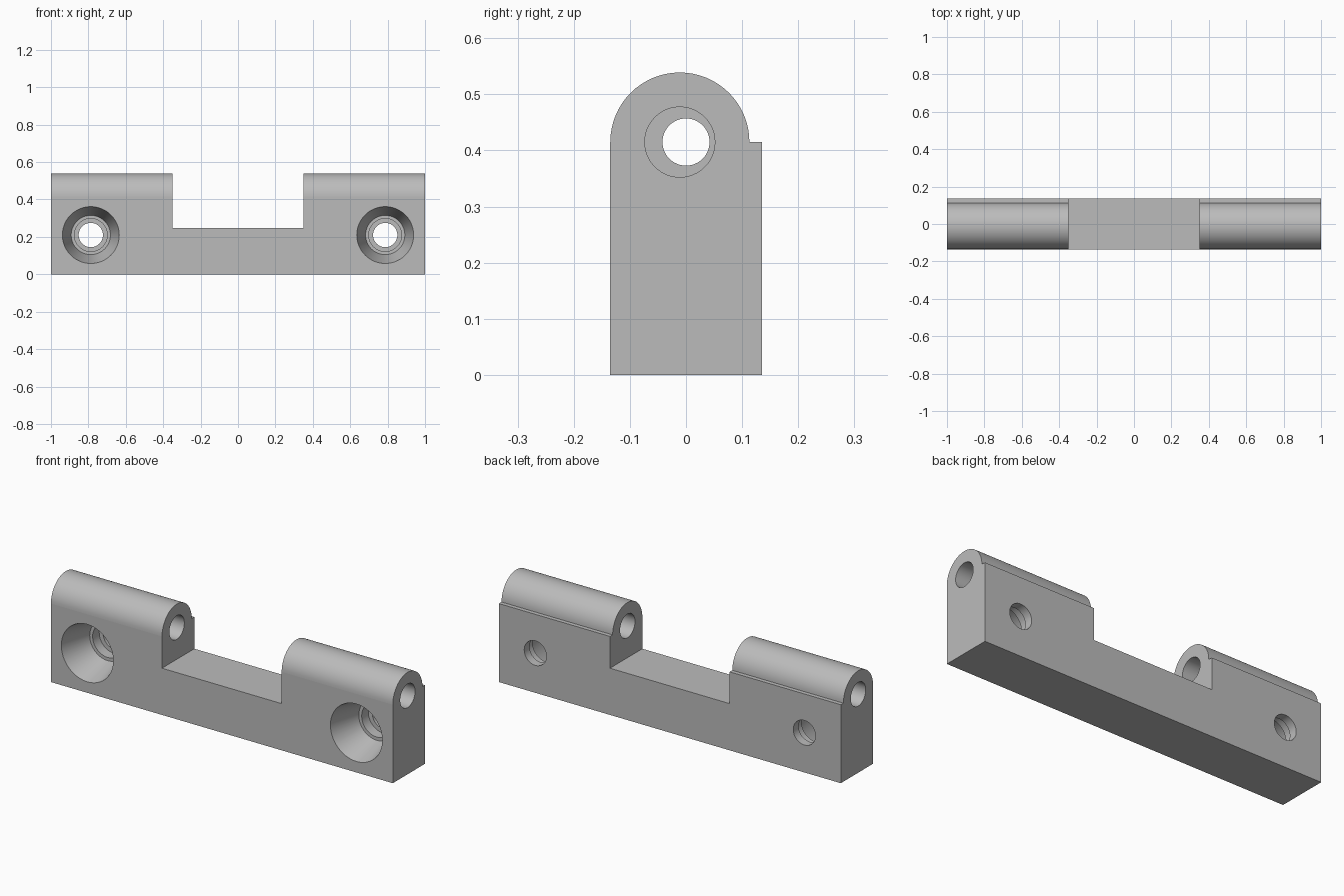
import bpy, bmesh, math
from mathutils import Matrix, Vector

cube = bpy.data.objects.get("Cube")
if cube:
    bpy.data.objects.remove(cube, do_unlink=True)

HALF_DEPTH, EAR_Z, EAR_Y, EAR_R = 0.135, 0.415, -0.011, 0.124
NOTCH_X, NOTCH_Z = 0.35, 0.247

grey = bpy.data.materials.new("plain_grey")
grey.use_nodes = True
grey.diffuse_color = (0.5, 0.5, 0.5, 1)
grey.node_tree.nodes["Principled BSDF"].inputs["Base Color"].default_value = (0.5, 0.5, 0.5, 1)


def make_object(name, bm):
    bmesh.ops.recalc_face_normals(bm, faces=bm.faces)
    mesh = bpy.data.meshes.new(name)
    bm.to_mesh(mesh)
    bm.free()
    mesh.materials.append(grey)
    obj = bpy.data.objects.new(name, mesh)
    bpy.context.collection.objects.link(obj)
    return obj


def turned_cutter(name, profile, origin, axis, sides=48):
    """Solid turned from (distance along axis, radius) pairs."""
    bm = bmesh.new()
    turn = Vector((0, 0, 1)).rotation_difference(Vector(axis)).to_matrix().to_4x4()
    place = Matrix.Translation(origin) @ turn
    rings = []
    for along, radius in profile:
        angles = [math.tau * i / sides for i in range(sides)]
        rings.append([bm.verts.new(place @ Vector((radius * math.cos(a), radius * math.sin(a), along)))
                      for a in angles])
    for low, high in zip(rings, rings[1:]):
        for i in range(sides):
            j = (i + 1) % sides
            bm.faces.new((low[i], low[j], high[j], high[i]))
    bm.faces.new(rings[0])
    bm.faces.new(rings[-1])
    return make_object(name, bm)


def cut(target, cutter):
    cutter.hide_render = True
    mod = target.modifiers.new("cut", 'BOOLEAN')
    mod.operation, mod.solver, mod.object = 'DIFFERENCE', 'EXACT', cutter
    bpy.context.view_layer.objects.active = target
    bpy.ops.object.modifier_apply(modifier=mod.name)
    bpy.data.objects.remove(cutter, do_unlink=True)


# Bracket body: rounded side profile, with a small step at the back, run along x
steps = 32
outline = [(-HALF_DEPTH, 0), (HALF_DEPTH, 0), (HALF_DEPTH, EAR_Z)]
for i in range(steps + 1):
    a = math.pi * i / steps
    outline.append((EAR_Y + EAR_R * math.cos(a), EAR_Z + EAR_R * math.sin(a)))
bm = bmesh.new()
end = bm.faces.new([bm.verts.new((-1, y, z)) for y, z in outline])
run = bmesh.ops.extrude_face_region(bm, geom=[end])
bmesh.ops.translate(bm, vec=(2, 0, 0), verts=[v for v in run["geom"] if isinstance(v, bmesh.types.BMVert)])
bracket = make_object("hinge_bracket", bm)

# Central notch between the two ears
bm = bmesh.new()
bmesh.ops.create_cube(bm, size=1, matrix=Matrix.Translation((0, 0, NOTCH_Z + 0.5))
                      @ Matrix.Diagonal((2 * NOTCH_X, 1, 1, 1)))
cut(bracket, make_object("notch_cutter", bm))

for side in (-1, 1):
    # Pin hole: narrow bore, widened from both ends of the ear
    middle = side * (1 + NOTCH_X) / 2
    cut(bracket, turned_cutter("pin_cutter", [(-0.4, 0.042), (0.4, 0.042)],
                               (middle, 0, EAR_Z), (1, 0, 0)))
    for way in (-1, 1):
        cut(bracket, turned_cutter("pin_counterbore", [(0.125, 0.0625), (0.4, 0.0625)],
                                   (middle, EAR_Y, EAR_Z), (way, 0, 0)))
    # Screw hole: tapered mouth, stepped seat and thin rear lip
    cut(bracket, turned_cutter("screw_cutter",
                               [(-0.155, 0.158), (-HALF_DEPTH, 0.152), (0.035, 0.105), (0.035, 0.088),
                                (0.09, 0.088), (0.09, 0.065), (0.2, 0.065)],
                               (side * 0.787, 0, 0.21), (0, 1, 0)))

# Smooth curves, crisp edges and flat large faces
bpy.ops.object.select_all(action='DESELECT')
bracket.select_set(True)
bpy.context.view_layer.objects.active = bracket
bpy.ops.object.shade_smooth_by_angle(angle=math.radians(30))
for face in bracket.data.polygons:
    if max(abs(c) for c in face.normal) > 0.9999 and face.area > 0.01:
        face.use_smooth = False
